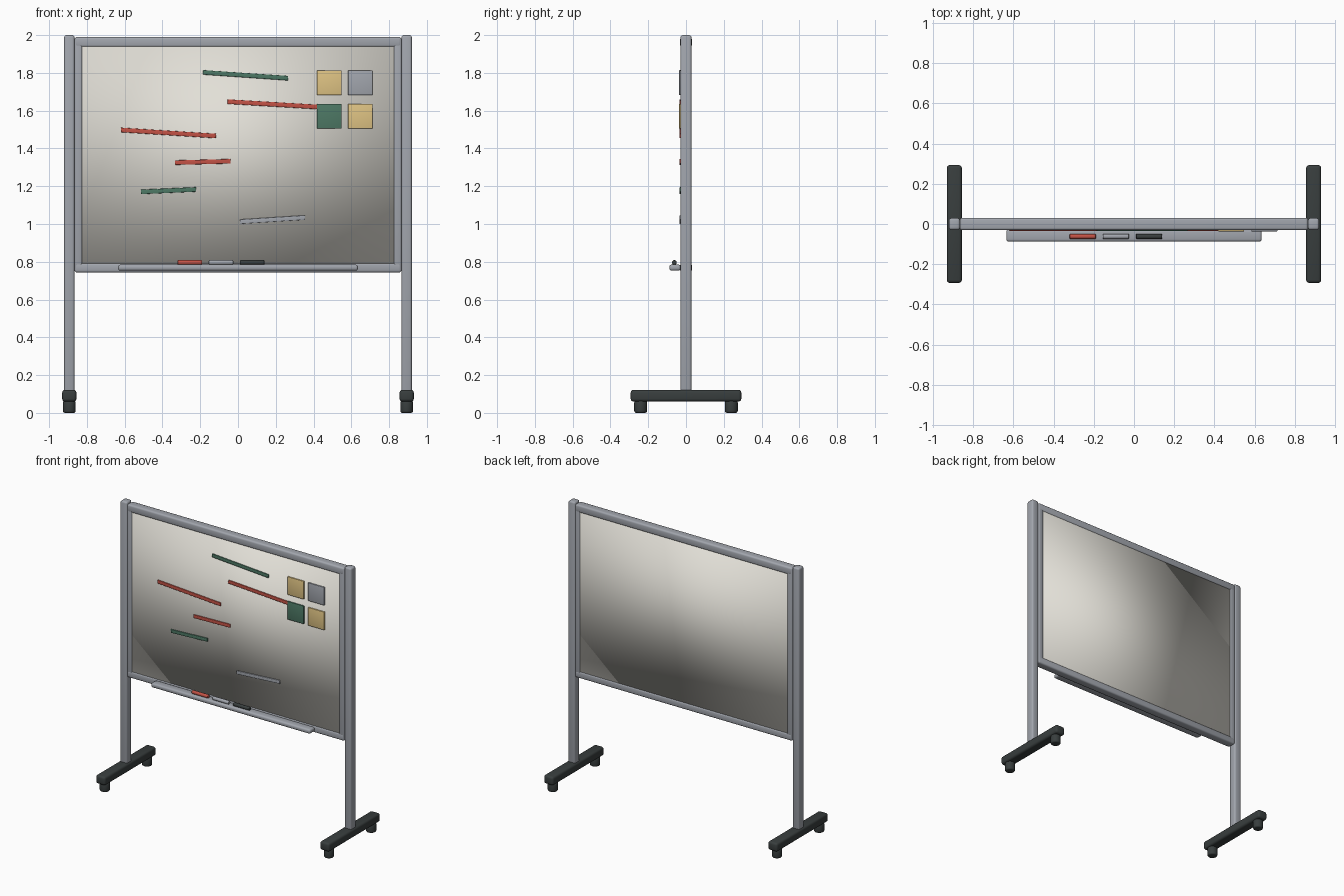
import bpy, bmesh, math
from mathutils import Matrix

if "Cube" in bpy.data.objects:
    bpy.data.objects.remove(bpy.data.objects["Cube"])


def material(name, r, g, b):
    m = bpy.data.materials.new(name)
    m.diffuse_color = (r, g, b, 1)
    m.use_nodes = True
    m.node_tree.nodes["Principled BSDF"].inputs["Base Color"].default_value = m.diffuse_color
    return m


STEEL = material("steel_grey", 0.36, 0.38, 0.42)
WHITE = material("board_white", 0.76, 0.74, 0.68)
DARK = material("dark_rubber", 0.04, 0.048, 0.048)
RED = material("red", 0.55, 0.085, 0.06)
GREEN = material("green", 0.075, 0.19, 0.13)
YELLOW = material("yellow", 0.74, 0.55, 0.23)


def finish(name, bm, mat, loc, bevel, segments=3, angle=40):
    me = bpy.data.meshes.new(name)
    if bevel:
        edges = [e for e in bm.edges if e.calc_face_angle(0) > math.radians(50)]
        bmesh.ops.bevel(bm, geom=edges, offset=bevel, segments=segments,
                        profile=0.5, affect='EDGES')
    bm.to_mesh(me)
    bm.free()
    me.materials.append(mat)
    me.shade_smooth()
    if angle:
        me.set_sharp_from_angle(angle=math.radians(angle))
    ob = bpy.data.objects.new(name, me)
    ob.location = loc
    bpy.context.collection.objects.link(ob)
    return ob


def box(name, mat, loc, size, bevel=0.0, angle=40):
    bm = bmesh.new()
    bmesh.ops.create_cube(bm, size=1)
    bmesh.ops.scale(bm, vec=size, verts=bm.verts)
    return finish(name, bm, mat, loc, bevel, angle=angle)


def cylinder(name, mat, loc, radius, depth, bevel, along_x=False):
    bm = bmesh.new()
    rot = Matrix.Rotation(math.pi / 2, 4, 'Y') if along_x else Matrix()
    bmesh.ops.create_cone(bm, cap_ends=True, segments=24, radius1=radius,
                          radius2=radius, depth=depth, matrix=rot)
    return finish(name, bm, mat, loc, bevel)


# Stand: posts, feet and casters, mirrored left and right
for side, s in (("left", -1), ("right", 1)):
    box(f"{side}_post", STEEL, (s * 0.893, 0, 1.055), (0.055, 0.058, 1.89), 0.012)
    box(f"{side}_foot", DARK, (s * 0.893, 0, 0.091), (0.075, 0.586, 0.062), 0.015)
    for end, t in (("front", -1), ("back", 1)):
        cylinder(f"{side}_{end}_caster", DARK, (s * 0.893, t * 0.24, 0.032),
                 0.034, 0.064, 0.01)
    # Side rail of the board frame
    box(f"{side}_rail", STEEL, (s * 0.845, 0, 1.367), (0.04, 0.06, 1.24), 0.008)

# Top and bottom rails
box("top_rail", STEEL, (0, 0, 1.963), (1.73, 0.062, 0.054), 0.012)
box("bottom_rail", STEEL, (0, 0, 0.768), (1.73, 0.062, 0.05), 0.012)

# Writing panel, softly shaded over its edges
box("writing_panel", WHITE, (0, 0, 1.364), (1.66, 0.052, 1.155), angle=None)

# Pen tray with three pens
box("pen_tray", STEEL, (0, -0.058, 0.769), (1.27, 0.06, 0.032), 0.012)
for i, mat in enumerate((RED, STEEL, DARK)):
    cylinder(f"pen_{i + 1}", mat, (-0.255 + i * 0.165, -0.062, 0.796),
             0.0125, 0.13, 0.004, along_x=True)

# Drawn strokes on the front: start x, z, end x, z
strokes = [(GREEN, -0.185, 1.803, 0.265, 1.772), (RED, -0.055, 1.648, 0.45, 1.618),
           (RED, -0.62, 1.498, -0.117, 1.466), (RED, -0.333, 1.325, -0.04, 1.332),
           (GREEN, -0.513, 1.17, -0.222, 1.183), (STEEL, 0.01, 1.012, 0.355, 1.034)]
for i, (mat, x0, z0, x1, z1) in enumerate(strokes):
    ob = box(f"stroke_{i + 1}", mat, ((x0 + x1) / 2, -0.0295, (z0 + z1) / 2),
             (math.hypot(x1 - x0, z1 - z0), 0.009, 0.024), 0.002)
    ob.rotation_euler.y = -math.atan2(z1 - z0, x1 - x0)

# Square sticky notes
for i, mat in enumerate((YELLOW, STEEL, GREEN, YELLOW)):
    box(f"note_{i + 1}", mat,
        (0.483 + (i % 2) * 0.165, -0.0315, 1.748 - (i // 2) * 0.178),
        (0.13, 0.0095, 0.13), 0.002)
